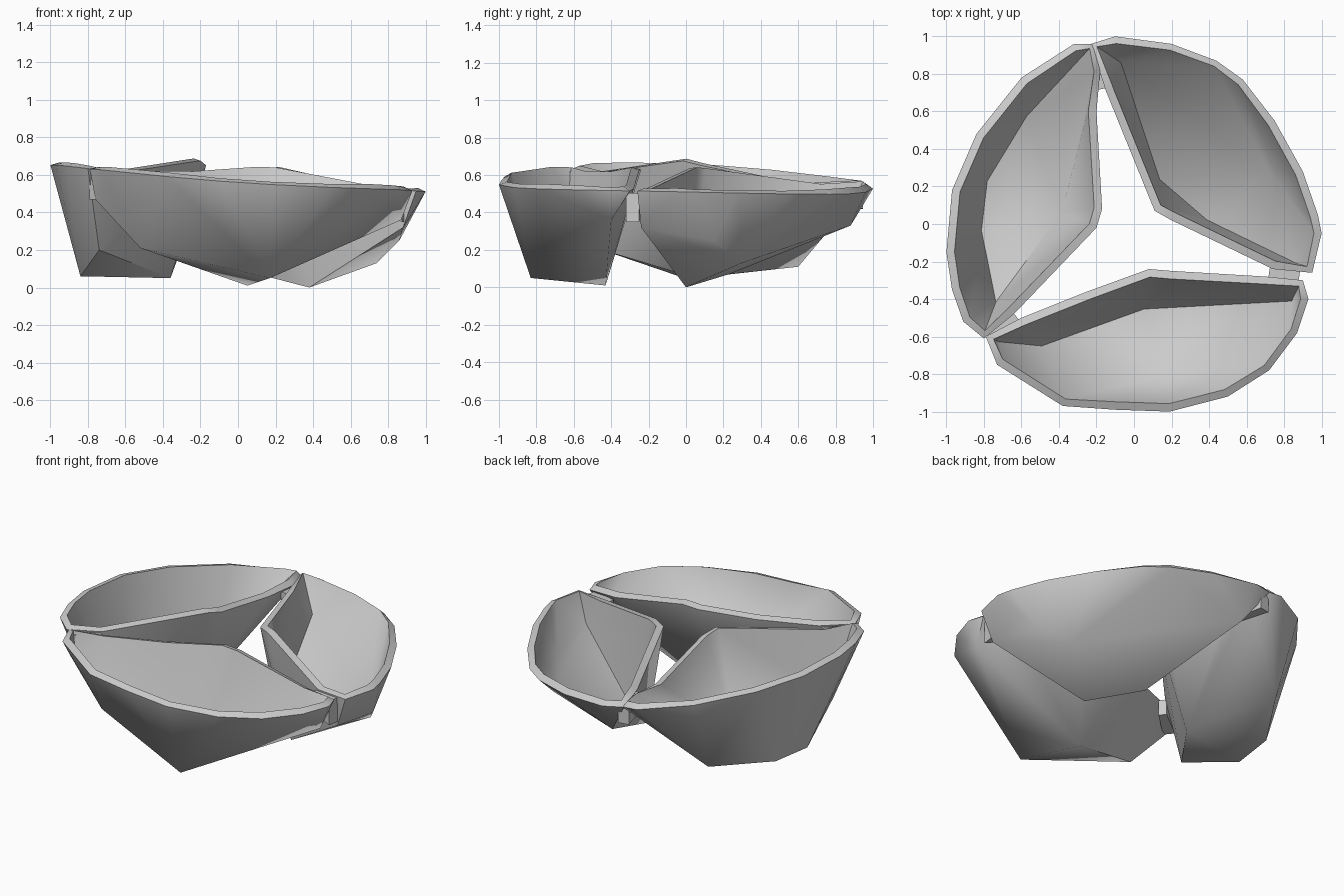
import bpy, bmesh, math
from mathutils import Vector

if "Cube" in bpy.data.objects:
    bpy.data.objects.remove(bpy.data.objects["Cube"])


def rim_height(x, y):
    # gently tilted rim plane
    return 0.54 - 0.07 * x - 0.02 * y + 0.04 * x * x


def finish(name, bm):
    mesh = bpy.data.meshes.new(name)
    bm.to_mesh(mesh)
    bm.free()
    ob = bpy.data.objects.new(name, mesh)
    bpy.context.collection.objects.link(ob)
    bpy.ops.object.select_all(action='DESELECT')
    bpy.context.view_layer.objects.active = ob
    ob.select_set(True)
    return ob


def make_cup(name, outer, ridge, bottom):
    """Open cup: hull of rim + keel points, lid removed, thickened inwards."""
    bm = bmesh.new()
    rim = [bm.verts.new((x, y, 0.56 - 0.07 * x)) for x, y in outer]
    target = {v: Vector((v.co.x, v.co.y, rim_height(v.co.x, v.co.y))) for v in rim}

    # ridge is bowed out while hulling so that its concave parts survive
    chord = Vector(outer[0]) - Vector(outer[-1])
    bow = Vector((chord.y, -chord.x)).normalized()
    if bow.dot(Vector(outer[-1])) > 0:
        bow = -bow
    for i, (x, y, dz) in enumerate(ridge):
        t = (i + 1) / (len(ridge) + 1)
        p = Vector((x, y)) + bow * (0.8 * t * (1 - t))
        v = bm.verts.new((p.x, p.y, 0.56 - 0.07 * p.x))
        rim.append(v)
        target[v] = Vector((x, y, rim_height(x, y) + dz))
    for p in bottom:
        bm.verts.new(p)
    bmesh.ops.convex_hull(bm, input=list(bm.verts))
    bmesh.ops.recalc_face_normals(bm, faces=list(bm.faces))
    bm.normal_update()
    rim_set = set(rim)
    lid = [f for f in bm.faces
           if f.normal.z > 0.2 and all(v in rim_set for v in f.verts)]
    bmesh.ops.delete(bm, geom=lid, context='FACES_ONLY')
    inner_edges = [e for e in bm.edges if not e.link_faces]
    bmesh.ops.delete(bm, geom=inner_edges, context='EDGES')
    for v, co in target.items():
        if v.is_valid:
            v.co = co
    bmesh.ops.delete(bm, geom=[v for v in bm.verts if not v.link_faces],
                     context='VERTS')
    ob = finish(name, bm)
    wall = ob.modifiers.new("wall", 'SOLIDIFY')
    wall.thickness = 0.045
    wall.offset = -1
    bpy.ops.object.modifier_apply(modifier="wall")
    bpy.ops.object.shade_smooth_by_angle(angle=math.radians(60))


def make_post(name, inner, outer, low):
    """Wedge that joins two neighbouring cups at the rim."""
    a, b = Vector(inner), Vector(outer)
    d = (b - a).normalized() * 0.035
    side = Vector((-d.y, d.x))
    bm = bmesh.new()
    for p, w, depth in ((a, 0.7, 0.1), (b, 1.0, None)):
        top = rim_height(p.x, p.y) - 0.01
        z0 = low if depth is None else top - depth
        for s in (-w, w):
            q = p + side * s
            bm.verts.new((q.x, q.y, top))
            bm.verts.new((q.x, q.y, z0))
    bmesh.ops.convex_hull(bm, input=list(bm.verts))
    finish(name, bm)
    bpy.ops.object.shade_smooth_by_angle(angle=math.radians(40))


make_cup(
    "front_cup",
    [(-0.79, -0.60), (-0.73, -0.75), (-0.38, -0.97), (-0.1, -0.99), (0.19, -1.0),
     (0.5, -0.92), (0.72, -0.78), (0.87, -0.58), (0.93, -0.4), (0.9, -0.3)],
    [(0.7, -0.28, 0.01), (0.35, -0.265, 0.06), (0.2, -0.25, 0.095),
     (0.08, -0.24, 0.09), (-0.25, -0.36, 0.04), (-0.6, -0.5, 0.0)],
    [(0.05, -0.43, 0.01), (0.17, -0.83, 0.05), (-0.52, -0.65, 0.21),
     (0.87, -0.40, 0.36), (-0.76, -0.62, 0.47)])

make_cup(
    "left_cup",
    [(-0.22, 0.96), (-0.32, 0.96), (-0.6, 0.78), (-0.84, 0.48), (-0.97, 0.18),
     (-1.0, -0.15), (-0.97, -0.35), (-0.91, -0.52), (-0.8, -0.61)],
    [(-0.64, -0.48, 0.0), (-0.37, -0.12, 0.05), (-0.2, -0.02, 0.12),
     (-0.17, 0.08, 0.1), (-0.2, 0.3, 0.03), (-0.2, 0.6, 0.0), (-0.18, 0.82, 0.0)],
    [(-0.81, 0.24, 0.07), (-0.84, -0.04, 0.06), (-0.36, 0.05, 0.05),
     (-0.58, 0.6, 0.11), (-0.74, -0.45, 0.2)])

make_cup(
    "right_cup",
    [(-0.23, 0.96), (-0.1, 1.0), (0.2, 0.96), (0.44, 0.87), (0.58, 0.77),
     (0.75, 0.55), (0.9, 0.28), (0.98, 0.05), (1.0, -0.05), (0.95, -0.26)],
    [(0.74, -0.24, 0.0), (0.4, -0.07, 0.08), (0.2, 0.02, 0.11), (0.11, 0.07, 0.1),
     (0.11, 0.2, 0.06), (-0.04, 0.52, 0.02), (-0.15, 0.71, 0.0)],
    [(0.38, 0.0, 0.0), (0.74, 0.3, 0.13), (0.86, 0.15, 0.25),
     (0.11, 0.23, 0.07), (-0.09, 0.88, 0.33), (0.88, -0.24, 0.32)])

# posts where the cups meet
make_post("right_post", (0.72, -0.26), (0.88, -0.285), 0.35)
make_post("back_post", (-0.17, 0.72), (-0.21, 0.94), 0.42)
make_post("left_post", (-0.63, -0.49), (-0.77, -0.6), 0.47)
